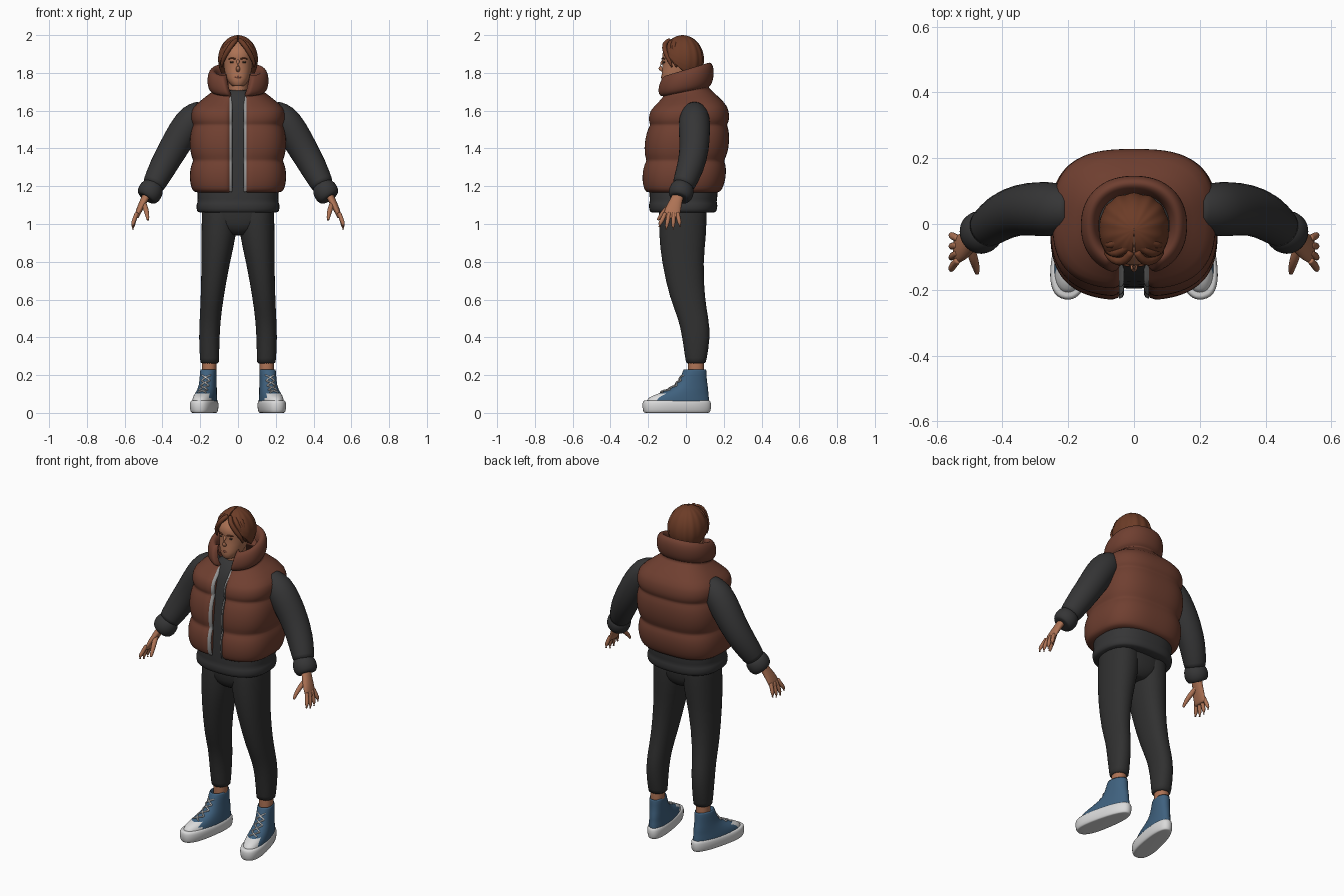
import bpy
from math import sin, cos, pi, asin
from mathutils import Vector, Matrix

if "Cube" in bpy.data.objects:
    bpy.data.objects.remove(bpy.data.objects["Cube"], do_unlink=True)


def material(name, *rgb):
    mat = bpy.data.materials.new(name)
    mat.use_nodes = True
    mat.diffuse_color = (*rgb, 1)
    shader = mat.node_tree.nodes["Principled BSDF"]
    shader.inputs["Base Color"].default_value = (*rgb, 1)
    shader.inputs["Roughness"].default_value = .8
    return mat


RUST = material("rust vest", .16, .05, .03)
HAIR = material("auburn hair", .15, .045, .02)
CHARCOAL = material("charcoal jersey", .036, .036, .037)
TROUSER = material("dark trousers", .03, .03, .03)
SKIN = material("tan skin", .42, .17, .09)
BLUE = material("blue canvas", .05, .12, .21)
WHITE = material("white rubber", .7, .7, .7)
ZIP = material("grey zip", .3, .3, .3)
LIP = material("lip", .3, .1, .06)
DARK = material("dark eye", .05, .03, .02)


def signed_power(value, exponent):
    return abs(value) ** exponent * (1 if value >= 0 else -1)


def ring(z, half, front, back, centre=0, power=2.2, count=24, gap=0, taper=0, fold=.8, wave=0, lean=0):
    """Level superellipse; a gap leaves it open at the front with folded-in edges."""
    mid, depth = (front + back) / 2, (back - front) / 2
    points = []
    for i in range(count):
        if gap:
            angle = gap + 2 * (pi - gap) * i / (count - 1)
        else:
            angle = 2 * pi * i / count
        swell = 1 + wave * cos(14 * angle)
        x = swell * signed_power(sin(angle), 2 / power)
        y = -swell * signed_power(cos(angle), 2 / power)
        points.append((x * half * (1 - taper * y), y * depth))
    if gap:
        first, last = [(x * fold, y * fold) for x, y in (points[0], points[-1])]
        points = [first, *points, last]
    return [Vector((centre + x, mid + y, z + lean * (mid + y))) for x, y in points]


def between(ring_a, ring_b):
    """Holding loop close to the first ring."""
    return [a.lerp(b, .08) for a, b in zip(ring_a, ring_b)]


def build(name, rings, mat, solid=True, mirror=False, place=Matrix(), toe_mat=None, toe_limit=0):
    """Skin a stack of rings and smooth it; solid stacks are closed and capped."""
    if solid:
        rings = [rings[0], between(rings[0], rings[1]), *rings[1:-1],
                 between(rings[-1], rings[-2]), rings[-1]]
    count = len(rings[0])
    verts = [place @ point for loop in rings for point in loop]
    faces = []
    for row in range(len(rings) - 1):
        low, high = row * count, (row + 1) * count
        for i in range(count if solid else count - 1):
            k = (i + 1) % count
            faces.append((low + i, low + k, high + k, high + i))
    if solid:
        faces.append(tuple(reversed(range(count))))
        faces.append(tuple(range(len(verts) - count, len(verts))))
    mesh = bpy.data.meshes.new(name)
    mesh.from_pydata(verts, [], faces)
    mesh.materials.append(mat)
    if toe_mat:
        mesh.materials.append(toe_mat)
    for face in mesh.polygons:
        face.use_smooth = True
        if toe_mat and face.center.y < toe_limit:
            face.material_index = 1
    part = bpy.data.objects.new(name, mesh)
    bpy.context.scene.collection.objects.link(part)
    if mirror:
        part.modifiers.new("Mirror", 'MIRROR').use_mirror_merge = False
    smooth = part.modifiers.new("Subdivision", 'SUBSURF')
    smooth.levels = smooth.render_levels = 1


def limb(name, path, mat, sides=12, **options):
    """Round tube through (x, y, z, radius) points."""
    spots = [Vector(point[:3]) for point in path]
    rings = []
    for i, point in enumerate(path):
        along = spots[min(i + 1, len(spots) - 1)] - spots[max(i - 1, 0)]
        turn = along.to_track_quat('Z', 'Y')
        angles = [2 * pi * side / sides for side in range(sides)]
        rings.append([spots[i] + turn @ Vector((cos(a), sin(a), 0)) * point[3] for a in angles])
    build(name, rings, mat, **options)


# Sweatshirt body with ribbed hem
shirt = [(1.06, .215, -.19, .16), (1.1, .225, -.2, .17), (1.12, .21, -.19, .16), (1.14, .22, -.195, .17),
         (1.3, .2, -.19, .17), (1.58, .19, -.165, .17), (1.66, .13, -.135, .13), (1.71, .06, -.09, .06)]
build("sweatshirt_body", [ring(*row, power=2.5, count=32) for row in shirt], CHARCOAL)

# Quilted vest body: seams in a profile, padding bulging between them
seams = [(1.17, .235, -.215, .18), (1.335, .235, -.21, .2), (1.525, .235, -.19, .215), (1.64, .22, -.16, .2)]
vest = [(1.165, .2, -.18, .16)]
for low, high in zip(seams, seams[1:]):
    for step in (0, .1, .35, .65, .9):
        puff = .022 * sin(pi * step) ** .6
        z, half, front, back = [a + (b - a) * step for a, b in zip(low, high)]
        vest.append((z, half + puff, front - puff, back + puff))
shoulder = len(vest)

# Rolled collar, swept around a circle in section and higher at the nape
for step in range(11):
    angle = -1.9 + step / 2
    roll = .028 * cos(angle)
    vest.append((1.76 + .06 * sin(angle), .135 + roll, -.13 - roll, .12 + roll))


def nape_lean(z):
    return .3 * min(max((z - 1.6) / .15, 0), 1)


def opening(z):
    return .043 + .3 * max(z - 1.7, 0)


shell = []
for row in vest:
    z, half = row[:2]
    power = 2.8 if z < 1.68 else 2.2
    gap = asin((opening(z) / half) ** (power / 2))
    shell.append(ring(*row, power=power, count=48, gap=gap, lean=nape_lean(z)))
build("puffer_vest", shell, RUST, solid=False)

# Zip tapes along both vest edges
tape = []
for z, half, front, back in vest[1:shoulder + 1]:
    height = z + nape_lean(z) * front
    tape.append([Vector((x, front + inset, height)) for x, inset in ((.03, .02), (.034, .008), (.046, .006))])
build("zip_tape", tape, ZIP, solid=False, mirror=True)

# Sleeves and cuffs
sleeve = [(.18, .045, 1.6, .06), (.235, .045, 1.565, .085), (.29, .045, 1.49, .085),
          (.345, .045, 1.395, .08), (.4, .025, 1.3, .075), (.45, -.015, 1.2, .06)]
limb("sleeve", sleeve, CHARCOAL, sides=16, mirror=True)
cuff = [(.445, -.01, 1.21, .05), (.455, -.02, 1.19, .068), (.475, -.03, 1.15, .068), (.485, -.035, 1.135, .05)]
limb("cuff", cuff, CHARCOAL, sides=16, mirror=True)

# Hands
palm = [(1.03, .012, -.12, -.035, .54), (1.08, .019, -.115, -.025, .52),
        (1.12, .022, -.09, -.02, .5), (1.18, .025, -.06, 0, .47)]
build("palm", [ring(*row, count=16) for row in palm], SKIN, mirror=True)
for i, finger in enumerate(("index", "middle", "ring", "little")):
    y = -.11 + .022 * i
    spread = -.03 + .014 * i
    tip = .985 if finger in ("index", "little") else .97
    limb(finger + "_finger", [(.535, y, 1.06, .011), (.55, y + spread / 2, 1.02, .013),
                              (.557, y + spread, tip + .015, .011), (.556, y + spread, tip, .007)],
         SKIN, sides=8, mirror=True)
limb("thumb", [(.5, -.06, 1.115, .014), (.49, -.1, 1.085, .016), (.48, -.13, 1.05, .013),
               (.477, -.15, 1.02, .007)], SKIN, sides=8, mirror=True)

# Trousers: tapered legs bent at the knee
leg = [(.26, .05, 0, .105, .15), (.4, .055, -.02, .13, .153), (.5, .056, -.04, .12, .147),
       (.6, .06, -.085, .1, .138), (.8, .075, -.13, .09, .118), (.95, .095, -.145, .11, .1),
       (1.1, .095, -.14, .11, .095)]
build("trouser_leg", [ring(*row) for row in leg], TROUSER, mirror=True)
seat = [(.94, .05, -.09, .06), (.97, .13, -.135, .1), (1.03, .185, -.145, .11), (1.11, .185, -.145, .11)]
build("trouser_seat", [ring(*row, power=2.5) for row in seat], TROUSER)
build("ankle", [ring(z, .038, .01, .095, .152) for z in (.17, .28)], SKIN, mirror=True)

# High-top shoes, toes turned outwards
foot = Matrix.Translation((.155, .05, 0)) @ Matrix.Rotation(.2, 4, 'Z') @ Matrix.Translation((0, -.05, 0))
sole = [ring(z, .065 - inset, inset - .238, .137 - inset, power=2.5, taper=.13)
        for z, inset in ((0, .012), (.01, .003), (.055, 0), (.066, .01))]
build("shoe_sole", sole, WHITE, mirror=True, place=foot)
upper = [(.05, .058, -.22, .125), (.08, .056, -.21, .125), (.1, .052, -.16, .12), (.13, .046, -.07, .12),
         (.17, .043, -.035, .11), (.23, .043, -.015, .11), (.235, .036, -.01, .105), (.2, .034, 0, .1)]
build("shoe_upper", [ring(*row, taper=.08) for row in upper], BLUE, mirror=True, place=foot,
      toe_mat=WHITE, toe_limit=-.14)
eyelets = [(-.02, .2), (-.04, .17), (-.06, .145), (-.1, .122), (-.14, .108)]
for (y_top, z_top), (y_low, z_low) in zip(eyelets, eyelets[1:]):
    for side in (-.024, .024):
        path = [(-side, y_top + .006, z_top), (0, (y_top + y_low) / 2 - .008, (z_top + z_low) / 2 + .004),
                (side, y_low + .006, z_low)]
        limb("shoe_lace", [(*spot, .005) for spot in path], WHITE, sides=6, mirror=True, place=foot)

# Neck and head
build("neck", [ring(z, .052, -.085, .045) for z in (1.66, 1.8)], SKIN)
head = [(1.73, .03, -.12, -.04), (1.755, .056, -.133, .02), (1.79, .07, -.13, .05), (1.85, .077, -.122, .07),
        (1.88, .079, -.128, .075), (1.92, .079, -.126, .075), (1.97, .04, -.07, .04)]
build("head", [ring(*row) for row in head], SKIN)
limb("nose", [(0, -.116, 1.87, .007), (0, -.131, 1.85, .01), (0, -.143, 1.828, .014), (0, -.12, 1.812, .01)], SKIN)
limb("mouth", [(-.024, -.122, 1.776, .003), (0, -.13, 1.778, .007), (.024, -.122, 1.776, .003)], LIP)
limb("eye", [(.02, -.117, 1.856, .003), (.03, -.117, 1.857, .006), (.042, -.112, 1.856, .003)],
     DARK, mirror=True)
limb("eyebrow", [(.014, -.126, 1.874, .004), (.03, -.124, 1.879, .005), (.05, -.113, 1.874, .003)],
     HAIR, mirror=True)

# Hair: a grooved dome whose opening around the face narrows to the parting
dome = []
for step in range(13):
    angle = -.6 + 2.15 * step / 12
    z, reach = 1.87 + .13 * sin(angle), cos(angle)
    gap = max(1.7 * (1.965 - z) / .165, .03)
    dome.append(ring(z, .107 * reach, -.018 - .112 * reach, .112 * reach - .018,
                     count=64, gap=gap, fold=.75, wave=.022))
build("hair", dome, HAIR, solid=False)

# Loose locks falling from the parting beside the face
for i in range(3):
    x, y = .022 * i, .025 * i
    limb("hair_lock", [(.008, y - .085, 1.975, .012), (x + .03, y - .118, 1.955, .016),
                       (x / 2 + .06, y - .112, 1.91, .016), (.086, y - .085, 1.86, .012),
                       (.085, y - .075, 1.83, .004)], HAIR, sides=8, mirror=True)
